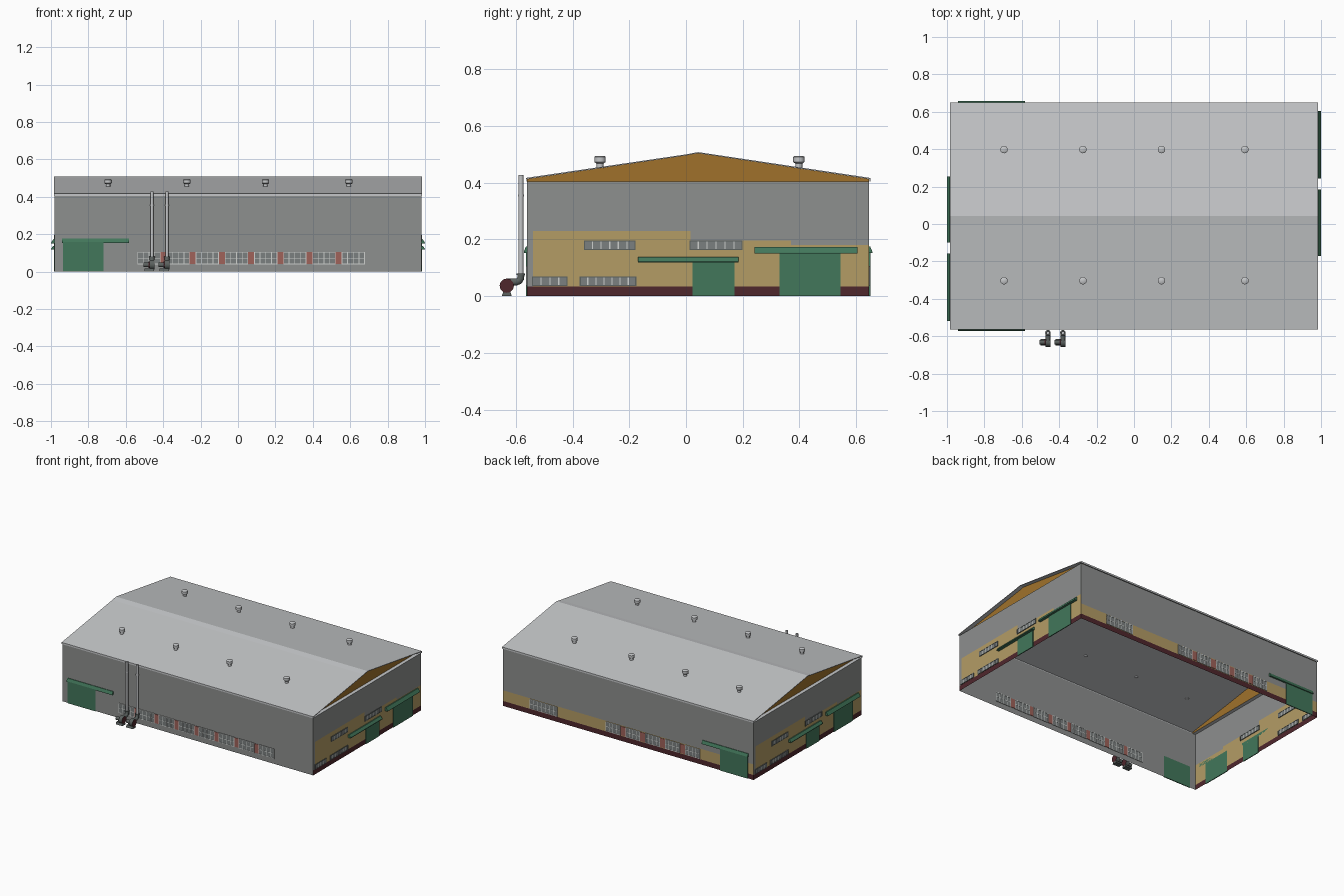
import bpy, bmesh, math
from mathutils import Matrix, Vector

if "Cube" in bpy.data.objects:
    bpy.data.objects.remove(bpy.data.objects["Cube"])


def material(name, r, g, b):
    m = bpy.data.materials.new(name)
    m.diffuse_color = [(c / 255) ** 2.2 for c in (r, g, b)] + [1]
    m.use_nodes = True
    m.node_tree.nodes["Principled BSDF"].inputs["Base Color"].default_value = m.diffuse_color
    return m


NAMES = ["wall_grey", "roof_grey", "gable_brown", "ochre", "door_green",
         "plinth_maroon", "brick_red", "glass_grey", "frame_white", "dark_metal"]
RGB = [(140, 142, 141), (195, 197, 199), (158, 113, 47), (178, 155, 101), (68, 118, 91),
       (80, 43, 48), (158, 98, 90), (122, 127, 127), (205, 208, 206), (92, 98, 96)]
MATS = [material(n, *c) for n, c in zip(NAMES, RGB)]
GREY, ROOF, BROWN, OCHRE, GREEN, MAROON, RED, GLASS, WHITE, DARK = range(10)

X, Y0, Y1, H, BASE = 0.98, -0.56, 0.645, 0.405, 0.035
YM = (Y0 + Y1) / 2


def on_wall(side, u, z, d):
    """Point on a wall: u along it, z up, d outwards. Left is right turned 180 degrees."""
    return Vector({"front": (u, Y0 - d, z), "back": (u, Y1 + d, z),
                   "right": (X + d, u, z), "left": (-X - d, 2 * YM - u, z)}[side])


class Part:
    def __init__(self, name):
        self.name, self.bm = name, bmesh.new()

    def face(self, pts, mat, out):
        f = self.bm.faces.new([self.bm.verts.new(p) for p in pts])
        f.material_index = mat
        f.normal_update()
        if f.normal.dot(Vector(out)) < 0:
            f.normal_flip()

    def prism(self, a, b, mat):
        """Solid between two matching outlines."""
        va, vb = ([self.bm.verts.new(p) for p in o] for o in (a, b))
        n = len(va)
        fs = [self.bm.faces.new(va), self.bm.faces.new(vb[::-1])]
        fs += [self.bm.faces.new((va[i], vb[i], vb[(i + 1) % n], va[(i + 1) % n])) for i in range(n)]
        for f in fs:
            f.material_index = mat
        bmesh.ops.recalc_face_normals(self.bm, faces=fs)

    def plate(self, side, u0, u1, z0, z1, mat, d0=-0.003, d1=0.003):
        o = [(u0, z0), (u1, z0), (u1, z1), (u0, z1)]
        self.prism([on_wall(side, u, z, d0) for u, z in o],
                   [on_wall(side, u, z, d1) for u, z in o], mat)

    def cyl(self, c, r0, r1, length, mat, axis="Z", seg=16):
        rot = Matrix.Rotation(math.pi / 2, 4, "Y") if axis == "X" else Matrix()
        vs = bmesh.ops.create_cone(self.bm, cap_ends=True, segments=seg, radius1=r0, radius2=r1,
                                   depth=length, matrix=Matrix.Translation(c) @ rot)["verts"]
        fs = {f for v in vs for f in v.link_faces}
        for f in fs:
            f.material_index = mat
        return fs

    def finish(self, smooth=False):
        me = bpy.data.meshes.new(self.name)
        self.bm.normal_update()
        self.bm.to_mesh(me)
        self.bm.free()
        for m in MATS:
            me.materials.append(m)
        ob = bpy.data.objects.new(self.name, me)
        bpy.context.collection.objects.link(ob)
        if smooth:
            bpy.context.view_layer.objects.active = ob
            ob.select_set(True)
            bpy.ops.object.shade_smooth_by_angle(angle=math.radians(40))
            ob.select_set(False)
        return ob


# Walls: columns of plinth, painted band and grey above
ENDS = [(Y0, -0.54, BASE), (-0.54, 0.015, 0.229), (0.015, 0.37, 0.197), (0.37, Y1, 0.18)]
COLUMNS = {"front": [(-X, X, 0)], "back": [(-X, X, 0.11)], "right": ENDS, "left": ENDS}
for side, cols in COLUMNS.items():
    wall = Part(side + "_wall")
    out = on_wall(side, 0, 0, 1) - on_wall(side, 0, 0, 0)
    for u0, u1, top in cols:
        base = min(BASE, top)
        for z0, z1, mat in ((0, base, MAROON), (base, top, OCHRE), (top, H, GREY)):
            if z1 > z0:
                wall.face([on_wall(side, u, z, 0) for u, z in
                           ((u0, z0), (u1, z0), (u1, z1), (u0, z1))], mat, out)
    wall.finish()

# Roof sheet with eave fascias and a slightly steeper ridge strip
PROFILE = [(-0.565, H), (-0.565, 0.417), (0, 0.5), (YM, 0.508), (0.65, 0.417), (0.65, H),
           (0.647, H), (0.647, 0.413), (YM, 0.504), (0, 0.496), (-0.562, 0.413), (-0.562, H)]
roof = Part("roof")
roof.prism([(-0.983, y, z) for y, z in PROFILE], [(0.983, y, z) for y, z in PROFILE], ROOF)
roof.finish()

# Recessed gables with a ledge in front
gables = Part("gables")
for s in (-1, 1):
    g = s * (X - 0.025)
    gables.face([(g, Y0, H), (g, Y1, H), (g, Y1, 0.413), (g, YM, 0.504), (g, 0, 0.496),
                 (g, Y0, 0.413)], BROWN, (s, 0, 0))
    gables.face([(g, Y0, H), (g, Y1, H), (s * X, Y1, H), (s * X, Y0, H)], ROOF, (0, 0, 1))
gables.finish()


def window(part, side, u0, u1, z0, z1, cols, rows, frame):
    part.plate(side, u0, u1, z0, z1, GLASS, -0.003, 0.003)
    t = 0.004
    for u in (u0, u1 - t):
        part.plate(side, u, u + t, z0, z1, frame, -0.0045, 0.0045)
    for z in (z0, z1 - t):
        part.plate(side, u0 + t, u1 - t, z, z + t, frame, -0.0045, 0.0045)
    for i in range(1, cols):
        u = u0 + (u1 - u0) * i / cols
        part.plate(side, u - 0.002, u + 0.002, z0 + t, z1 - t, WHITE, -0.004, 0.004)
    for i in range(1, rows):
        z = z0 + (z1 - z0) * i / rows
        part.plate(side, u0 + t, u1 - t, z - 0.002, z + 0.002, WHITE, -0.0038, 0.0038)


# Long-side windows with brick panels between them
for side, start, pitch, width, n in (("front", -0.538, 0.156, 0.124, 8),
                                     ("back", -0.56, 0.155, 0.114, 5)):
    win = Part(side + "_windows")
    for i in range(n):
        u = start + i * pitch
        window(win, side, u, u + width, 0.038, 0.106, 4, 2, WHITE)
        if i < n - 1:
            win.plate(side, u + width, u + pitch, 0.04, 0.104, RED)
    if side == "back":
        window(win, side, 0.552, 0.77, 0.038, 0.106, 7, 2, WHITE)
    win.finish()

# End-wall windows
for side in ("right", "left"):
    win = Part(side + "_windows")
    for u0, u1, z0, z1 in ((-0.36, -0.178, 0.162, 0.197), (0.012, 0.2, 0.162, 0.197),
                           (-0.543, -0.417, 0.036, 0.069), (-0.375, -0.175, 0.036, 0.069)):
        window(win, side, u0, u1, z0, z1, round((u1 - u0) / 0.03), 1, DARK)
    win.finish()


# Sliding doors under sloping rail covers
def door(side, u0, u1, a0, a1, z0, z1, depth):
    d = Part(side + "_door")
    d.plate(side, u0, u1, 0, z0, GREEN, -0.001, 0.005)
    d.plate(side, a0, a1, z0, z1, GREEN, 0, 0.004)
    o = [(0, z1), (depth * 0.35, z1), (depth, z0 + 0.004), (depth, z0), (0, z0)]
    d.prism([on_wall(side, a0, z, e) for e, z in o], [on_wall(side, a1, z, e) for e, z in o], GREEN)
    d.finish()


for side in ("front", "back"):
    door(side, -0.935, -0.72, -0.94, -0.582, 0.153, 0.176, 0.012)
for side in ("right", "left"):
    door(side, 0.023, 0.171, -0.17, 0.185, 0.118, 0.138, 0.02)
    door(side, 0.33, 0.545, 0.242, 0.604, 0.15, 0.174, 0.02)

# Roof vents: neck, cup and shallow cap
vents = Part("roof_vents")
for x in (-0.695, -0.273, 0.147, 0.593):
    for y in (-0.303, 0.398):
        vents.cyl((x, y, 0.459), 0.012, 0.012, 0.025, ROOF)
        vents.cyl((x, y, 0.4705), 0.013, 0.02, 0.005, ROOF)
        vents.cyl((x, y, 0.482), 0.02, 0.02, 0.018, ROOF)
        vents.cyl((x, y, 0.493), 0.02, 0.015, 0.004, ROOF)
vents.finish(True)

# Extractor fans with tall exhaust pipes
for i, x in enumerate((-0.46, -0.38)):
    fan = Part(f"fan_{i + 1}")
    for f in fan.cyl((x, -0.632, 0.037), 0.025, 0.025, 0.026, DARK, "X", 20):
        f.normal_update()
        if abs(f.normal.x) > 0.9:
            f.material_index = MAROON
    fan.cyl((x - 0.029, -0.632, 0.036), 0.012, 0.012, 0.034, DARK, "X")
    fan.cyl((x - 0.016, -0.632, 0.036), 0.017, 0.017, 0.006, MAROON, "X")
    base = [(-0.65, 0), (-0.614, 0), (-0.62, 0.016), (-0.644, 0.016)]
    fan.prism([(x - 0.04, y, z) for y, z in base], [(x + 0.012, y, z) for y, z in base], DARK)
    fan.cyl((x, -0.582, 0.078), 0.015, 0.015, 0.005, DARK)
    fan.cyl((x, -0.582, 0.25), 0.0085, 0.0085, 0.355, ROOF)
    fan.cyl((x, -0.582, 0.355), 0.0105, 0.0105, 0.006, ROOF)
    fan.finish(True)
    cu = bpy.data.curves.new(f"fan_elbow_{i + 1}", "CURVE")
    cu.dimensions, cu.bevel_depth, cu.bevel_resolution, cu.use_fill_caps = "3D", 0.013, 3, True
    path = [(-0.632, 0.05), (-0.598, 0.05), (-0.588, 0.054), (-0.583, 0.063), (-0.582, 0.078)]
    sp = cu.splines.new("POLY")
    sp.points.add(len(path) - 1)
    for p, (y, z) in zip(sp.points, path):
        p.co = (x, y, z, 1)
    cu.materials.append(MATS[DARK])
    bpy.context.collection.objects.link(bpy.data.objects.new(f"fan_elbow_{i + 1}", cu))
